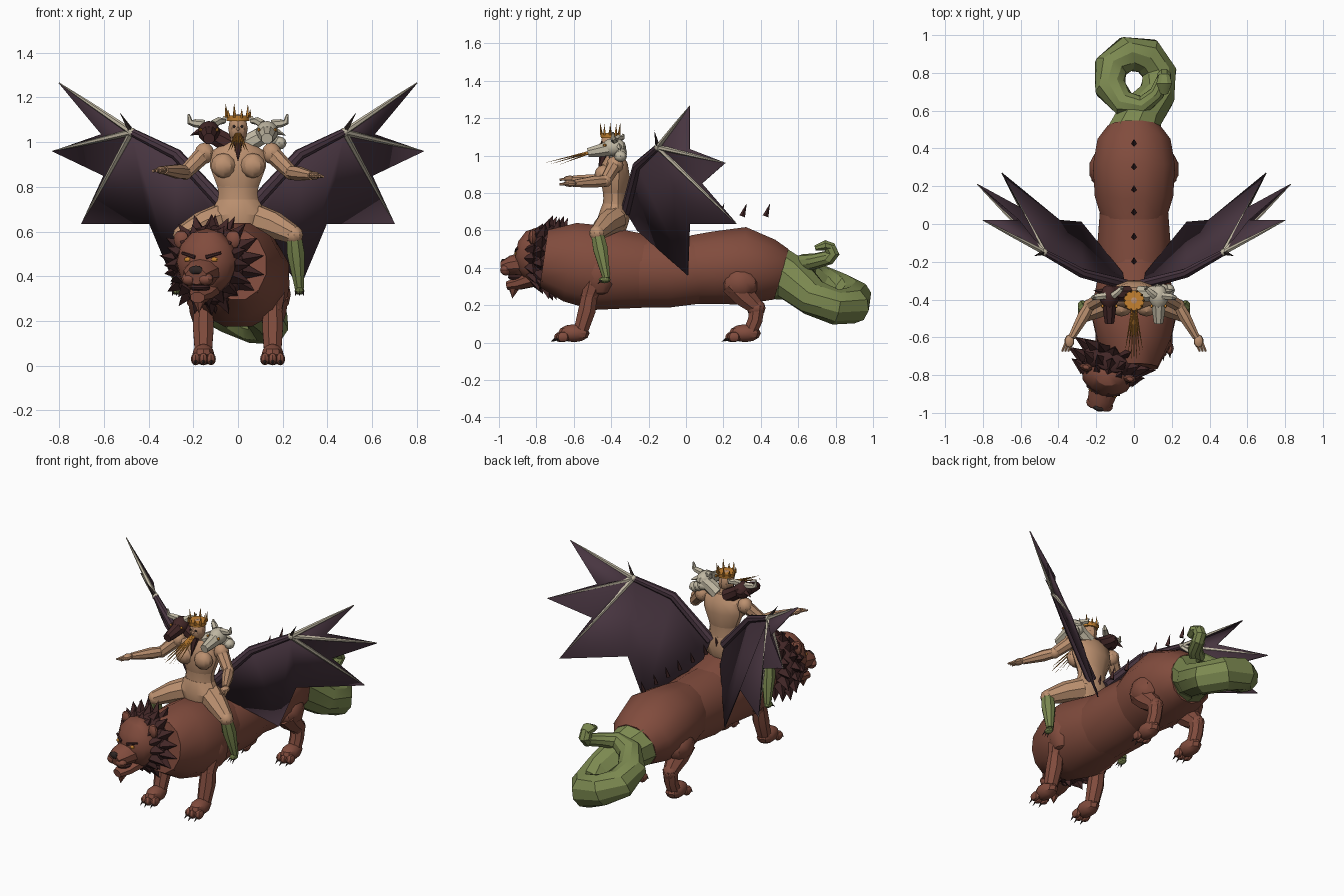
import bpy, bmesh, math, random
from mathutils import Vector, Matrix

random.seed(4)
if "Cube" in bpy.data.objects:
    bpy.data.objects.remove(bpy.data.objects["Cube"], do_unlink=True)


def material(name, rgb):
    m = bpy.data.materials.new(name)
    m.use_nodes = True
    m.diffuse_color = (*rgb, 1)
    m.node_tree.nodes["Principled BSDF"].inputs["Base Color"].default_value = (*rgb, 1)
    return m


FUR = material("red brown fur", (.22, .072, .047))
MANE = material("dark mane", (.055, .02, .02))
PLUM = material("plum wing", (.065, .036, .052))
GREEN = material("scale green", (.2, .25, .08))
SKIN = material("tan skin", (.5, .28, .16))
BONE = material("pale bone", (.52, .47, .36))
GOLD = material("gold", (.55, .22, .03))
DARK = material("dark claw", (.03, .02, .018))
made = []


def finish(name, bm, mat, matrix=None):
    bmesh.ops.recalc_face_normals(bm, faces=bm.faces)
    if matrix:
        bm.transform(matrix)
    me = bpy.data.meshes.new(name)
    bm.to_mesh(me)
    bm.free()
    me.materials.append(mat)
    ob = bpy.data.objects.new(name, me)
    bpy.context.collection.objects.link(ob)
    made.append(ob)
    return ob


def tube(name, pts, radii, mat, sides=8, matrix=None):
    """Capped tube through pts; each radius is a number or (side, up)."""
    pts = [Vector(p) for p in pts]
    span = (pts[-1] - pts[0]).normalized()
    ref = Vector((0, 1, 0)) if abs(span.z) > .75 else Vector((0, 0, 1))
    bm = bmesh.new()
    rings = []
    for i, p in enumerate(pts):
        t = (pts[min(i + 1, len(pts) - 1)] - pts[max(i - 1, 0)]).normalized()
        u = t.cross(ref).normalized()
        v = u.cross(t)
        a, b = radii[i] if isinstance(radii[i], tuple) else (radii[i], radii[i])
        angles = [math.tau * (k + .5) / sides for k in range(sides)]
        rings.append([bm.verts.new(p + u * a * math.cos(g) + v * b * math.sin(g)) for g in angles])
    for r, s in zip(rings, rings[1:]):
        for k in range(sides):
            n = (k + 1) % sides
            bm.faces.new((r[k], r[n], s[n], s[k]))
    bm.faces.new(rings[0])
    bm.faces.new(rings[-1])
    return finish(name, bm, mat, matrix)


def ball(name, loc, size, mat, matrix=None, seg=10):
    bm = bmesh.new()
    bmesh.ops.create_uvsphere(bm, u_segments=seg, v_segments=6, radius=1)
    bm.transform(Matrix.Translation(loc) @ Matrix.Diagonal((*size, 1)))
    return finish(name, bm, mat, matrix)


def spikes(name, pairs, radius, mat, matrix=None, sides=4):
    """Group of cones given as (base, tip) pairs."""
    bm = bmesh.new()
    for base, tip in pairs:
        base, tip = Vector(base), Vector(tip)
        d = tip - base
        m = Matrix.Translation((base + tip) / 2) @ d.to_track_quat('Z', 'Y').to_matrix().to_4x4()
        bmesh.ops.create_cone(bm, cap_ends=True, segments=sides, radius1=radius,
                              radius2=0, depth=d.length, matrix=m)
    return finish(name, bm, mat, matrix)


# Lion body in three overlapping barrels
tube("chest_barrel", [(0, -.76, .45), (0, -.62, .43), (0, -.47, .4), (0, -.2, .38)],
     [(.13, .16), (.2, .22), (.235, .235), (.18, .2)], FUR, 12)
tube("belly_barrel", [(0, -.25, .38), (0, -.1, .38), (0, .09, .39)],
     [(.19, .2), (.2, .2), (.185, .185)], FUR, 12)
tube("rump_barrel", [(0, .04, .39), (0, .15, .4), (0, .31, .41), (0, .44, .385), (0, .51, .365)],
     [(.18, .19), (.215, .2), (.225, .215), (.2, .175), (.145, .145)], FUR, 12)
spikes("back_spines", [((0, y, .675), (0, y + .025, .745))
                       for y in (-.32, -.2, -.07, .06, .18, .3, .425)], .016, MANE)


def paw(name, x, y):
    ball(name + "_paw", (x, y, .05), (.052, .085, .048), FUR)
    for k in (-1, 0, 1):
        ty = y - .07 + .012 * abs(k)
        ball(name + "_toe", (x + k * .034, ty, .03), (.022, .035, .028), FUR, seg=8)
        spikes(name + "_claw", [((x + k * .034, ty - .02, .025), (x + k * .036, ty - .055, .004))],
               .01, DARK)


# Lion legs
for s, side in ((1, "left"), (-1, "right")):
    x = .155 * s
    f = side + "_front"
    ball(f + "_shoulder", (.16 * s, -.46, .37), (.075, .09, .12), FUR)
    tube(f + "_upper_leg", [(x, -.45, .41), (x, -.49, .33), (x, -.515, .25)], [.065, .062, .045], FUR)
    ball(f + "_knee", (x, -.515, .25), (.046, .046, .046), FUR)
    tube(f + "_lower_leg", [(x, -.515, .26), (x, -.53, .17), (x, -.56, .07)], [.045, .05, .042], FUR)
    paw(f, x, -.6)
    h = side + "_hind"
    ball(h + "_thigh", (.165 * s, .29, .32), (.075, .1, .09), FUR)
    tube(h + "_upper_leg", [(x, .25, .32), (x, .31, .25), (x, .375, .19)], [.075, .065, .045], FUR)
    ball(h + "_hock", (x, .375, .185), (.047, .05, .05), FUR)
    tube(h + "_lower_leg", [(x, .38, .2), (x, .37, .12), (x, .34, .05)], [.045, .042, .04], FUR)
    paw(h, x, .315)

# Lion head, turned a little to its right
HEAD = Matrix.Translation((-.13, -.76, .45)) @ Matrix.Rotation(math.radians(-15), 4, 'Z')
ball("mane_core", (0, .03, 0), (.175, .1, .185), MANE, HEAD, 14)
tufts = []
for row, (y, r0, r1, n) in enumerate(((-.035, .125, .2, 16), (.02, .15, .235, 18), (.08, .13, .225, 16))):
    for k in range(n):
        g = math.tau * (k + row * .5) / n
        d = Vector((math.cos(g), 0, math.sin(g)))
        tip = d * (r1 + random.uniform(-.015, .015)) + Vector((0, y + .03, 0))
        tufts.append((d * r0 + Vector((0, y, 0)), tip))
spikes("mane_tufts", tufts, .04, MANE, HEAD)
ball("lion_face", (0, -.04, .015), (.14, .115, .15), FUR, HEAD, 12)
tube("lion_muzzle", [(0, -.1, -.03), (0, -.18, -.04), (0, -.225, -.05)],
     [(.085, .07), (.072, .055), (.05, .038)], FUR, 10, HEAD)
ball("lion_nose", (0, -.222, -.022), (.036, .018, .02), DARK, HEAD, 6)
ball("lion_mouth", (0, -.15, -.1), (.045, .05, .02), MANE, HEAD)
tube("lion_jaw", [(0, -.06, -.11), (0, -.14, -.135), (0, -.2, -.145)],
     [(.07, .045), (.055, .035), (.035, .025)], FUR, 8, HEAD)
spikes("lion_chin", [((0, -.165, -.15), (0, -.175, -.215))], .035, FUR, HEAD, 6)
for s, side in ((1, "left"), (-1, "right")):
    ball(side + "_lion_ear", (.12 * s, -.03, .115), (.035, .022, .042), FUR, HEAD)
    ball(side + "_lion_eye", (.062 * s, -.137, .025), (.017, .01, .011), GOLD, HEAD, 8)
    tube(side + "_lion_brow", [(.025 * s, -.148, .035), (.09 * s, -.125, .055)], [.009, .006], MANE, 6, HEAD)
    ball(side + "_lion_cheek", (.038 * s, -.2, -.062), (.035, .032, .03), FUR, HEAD)

# Serpent tail looping back over itself
tube("serpent_tail", [(0, .47, .375), (.03, .57, .34), (.12, .68, .24), (.135, .8, .19), (.07, .89, .2),
                      (-.04, .9, .24), (-.125, .83, .28), (-.125, .72, .33), (-.05, .635, .39),
                      (.05, .63, .425), (.12, .69, .435), (.155, .765, .455)],
     [.15, .125, .1, .095, .1, .095, .09, .085, .07, .05, .042, .038], GREEN, 10)
tube("serpent_neck", [(.155, .755, .44), (.16, .785, .475), (.16, .765, .515)], [.036, .038, .035], GREEN)
tube("serpent_head", [(.16, .79, .51), (.16, .745, .52), (.16, .69, .505)],
     [(.03, .022), (.045, .03), (.022, .015)], GREEN)

# Bat wings
for s, side in ((1, "left"), (-1, "right")):
    def P(x, y, z):
        return Vector((x * s, y, z))
    root, elbow, wrist = P(.05, -.32, .7), P(.275, -.26, .945), P(.475, -.15, 1.045)
    tips = [P(.8, .02, 1.265), P(.83, .21, .96), P(.7, .27, .635)]
    tail_tip, low_root = P(.28, .01, .36), P(.06, -.26, .6)
    edge = [tips[0], P(.61, .02, 1.035), tips[1], P(.6, .085, .85), tips[2],
            P(.395, .02, .635), tail_tip, elbow]
    bm = bmesh.new()
    for hub, rim in ((wrist, edge), (elbow, [tail_tip, low_root, root])):
        for a, b in zip(rim, rim[1:]):
            bm.faces.new([bm.verts.new(v) for v in (hub, a, b)])
    bmesh.ops.remove_doubles(bm, verts=bm.verts, dist=.0001)
    web = finish(side + "_wing_membrane", bm, PLUM)
    mod = web.modifiers.new("thickness", 'SOLIDIFY')
    mod.thickness = .006
    mod.offset = 0
    tube(side + "_wing_arm", [root, elbow, wrist], [.03, .026, .018], PLUM)
    for tip in tips:
        tube(side + "_wing_finger", [wrist, wrist.lerp(tip, .6), tip], [.015, .009, .002], BONE, 6)
    ball(side + "_wing_wrist", wrist, (.02, .02, .02), BONE)
    spikes(side + "_wing_claw", [(wrist, P(.53, -.17, 1.135))], .014, DARK)

# Rider torso
tube("rider_hips", [(0, -.39, .6), (0, -.385, .67), (0, -.38, .74)],
     [(.1, .07), (.135, .088), (.095, .068)], SKIN, 12)
tube("rider_waist", [(0, -.38, .71), (0, -.38, .77), (0, -.38, .83)],
     [(.1, .07), (.09, .064), (.1, .068)], SKIN, 12)
tube("rider_chest", [(0, -.38, .8), (0, -.38, .89), (0, -.38, .96), (0, -.38, 1.0)],
     [(.095, .066), (.13, .082), (.125, .07), (.05, .045)], SKIN, 12)
tube("rider_neck", [(0, -.385, .97), (0, -.4, 1.04)], [.038, .034], SKIN)

# Rider arms and legs
for s, side in ((1, "left"), (-1, "right")):
    lift = .0 if s > 0 else .025
    ball(side + "_breast", (.066 * s, -.44, .895), (.058, .05, .056), SKIN)
    ball(side + "_rider_shoulder", (.15 * s, -.38, .95), (.046, .046, .048), SKIN)
    elbow, hand = Vector((.235 * s, -.43, .865)), Vector((.33 * s, -.6, .85 + lift))
    tube(side + "_upper_arm", [(.15 * s, -.38, .95), elbow], [.04, .032], SKIN)
    ball(side + "_elbow", elbow, (.034, .034, .034), SKIN)
    tube(side + "_forearm", [elbow, elbow.lerp(hand, .35), hand], [.03, .034, .02], SKIN)
    ball(side + "_hand", hand + Vector((.012 * s, -.02, 0)), (.026, .036, .018), SKIN)
    for k in range(3):
        base = hand + Vector(((k - 1) * .016 + .015 * s, -.03, 0))
        tube(side + "_finger", [base, base + Vector((.02 * s, -.045, -.004))], [.009, .006], SKIN, 6)
    knee, ankle = Vector((.25 * s, -.475, .585)), Vector((.275 * s, -.425, .345))
    tube(side + "_rider_thigh", [(.07 * s, -.38, .66), (.16 * s, -.43, .63), knee], [.07, .062, .043], SKIN)
    ball(side + "_rider_knee", knee, (.043, .043, .043), SKIN)
    tube(side + "_scaled_shin", [knee, knee.lerp(ankle, .35), ankle], [.036, .042, .022], GREEN)
    ball(side + "_scaled_foot", ankle + Vector((0, -.01, -.01)), (.022, .032, .018), GREEN, seg=8)
    spikes(side + "_foot_claws", [(ankle + Vector((k * .012, -.025, -.01)),
                                   ankle + Vector((k * .02, -.05, -.035))) for k in (-1, 0, 1)], .007, DARK)

# Crowned middle head with beard and flames
ball("rider_head", (0, -.405, 1.06), (.046, .052, .066), SKIN)
spikes("rider_nose", [((0, -.45, 1.06), (0, -.475, 1.05))], .012, SKIN)
spikes("rider_beard", [((0, -.435, 1.02), (0, -.47, .91))], .028, MANE, sides=6)
tube("crown_band", [(0, -.405, 1.095), (0, -.405, 1.12)], [.052, .055], GOLD, 12)
points = []
for k in range(10):
    g = math.tau * k / 10
    c, d = math.cos(g), math.sin(g)
    points.append(((.05 * c, -.405 + .05 * d, 1.11),
                   (.056 * c, -.405 + .056 * d, 1.175 if k % 2 else 1.15)))
spikes("crown_points", points, .009, GOLD)
for s, side in ((1, "left"), (-1, "right")):
    ball(side + "_rider_eye", (.018 * s, -.45, 1.07), (.008, .006, .006), DARK, seg=6)
spikes("fire_breath", [((k * .003, -.455, 1.035), (k * .016, -.76 + .028 * abs(k), .96 - .008 * (k % 2)))
                       for k in range(-3, 4)], .007, GOLD)

# Goat head on the left, bull head on the right
for s, side, mat in ((1, "goat", BONE), (-1, "bull", MANE)):
    x = .13 * s
    tube(side + "_neck", [(.03 * s, -.37, .985), (.09 * s, -.37, 1.02), (x, -.36, 1.045)],
         [.045, .042, .04], mat)
    ball(side + "_skull", (x, -.385, 1.045), (.052, .065, .05), mat)
    tube(side + "_snout", [(x, -.4, 1.04), (x, -.47, 1.025), (x, -.525, 1.015)], [.044, .035, .026], mat)
    for e in (1, -1):
        spikes(side + "_ear", [((x + .035 * e, -.36, 1.05), (x + .085 * e, -.35, 1.03))], .018, mat)
        ball(side + "_eye", (x + .037 * e, -.435, 1.055), (.008, .01, .008), GOLD, seg=6)
        if e == s:
            horn = [(.15, -.38, 1.08), (.195, -.385, 1.085), (.215, -.39, 1.09), (.222, -.39, 1.125)]
        else:
            horn = [(.11, -.38, 1.08), (.085, -.36, 1.095), (.065, -.34, 1.095), (.06, -.335, 1.115)]
        tube(side + "_horn", [(a * s, b, c) for a, b, c in horn], [.02, .018, .014, .005], BONE, 6)
for k in range(3):
    ball("goat_curl", (.155 + .028 * (k - 1), -.35, 1.02 - .012 * k), (.034, .034, .03), BONE, seg=8)

# Soft shading that keeps the facets crisp
for ob in made:
    ob.select_set(True)
bpy.context.view_layer.objects.active = made[0]
bpy.ops.object.shade_smooth_by_angle(angle=math.radians(32))
